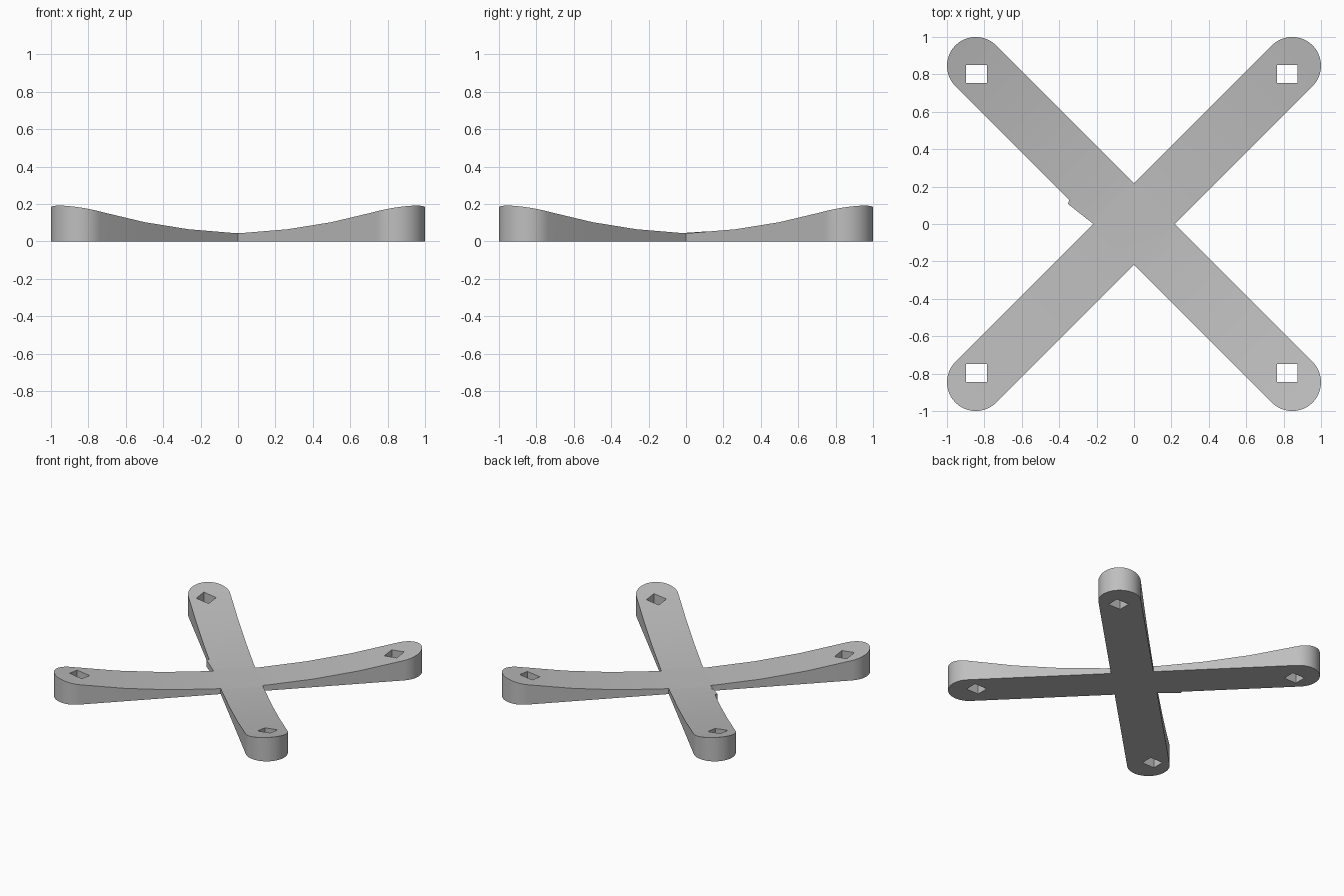
import bpy, bmesh, math
from mathutils import Matrix

RADIUS = 0.154            # half width of an arm and radius of its round end
REACH = 0.846 * math.sqrt(2)   # centre of the round end along the arm

cube = bpy.data.objects.get("Cube")
if cube:
    bpy.data.objects.remove(cube, do_unlink=True)

grey = bpy.data.materials.new("plain_grey")
grey.use_nodes = True
colour = (0.52, 0.52, 0.52, 1)
grey.diffuse_color = colour
grey.node_tree.nodes["Principled BSDF"].inputs["Base Color"].default_value = colour


def height(r):
    """Top surface rises gently from the middle towards the tips."""
    return 0.042 + 0.082 * r * r


def finish(name, bm):
    bmesh.ops.recalc_face_normals(bm, faces=bm.faces)
    mesh = bpy.data.meshes.new(name)
    bm.to_mesh(mesh)
    bm.free()
    mesh.materials.append(grey)
    obj = bpy.data.objects.new(name, mesh)
    bpy.context.collection.objects.link(obj)
    return obj


def make_bar(name, angle):
    """Round-ended bar lofted through rectangular sections."""
    half = [(r, RADIUS) for r in (0.19, 0.53, 0.86)]
    for i in range(13):
        a = math.pi / 2 * i / 12
        half.append((REACH + RADIUS * math.sin(a), RADIUS * math.cos(a)))
    sections = [(-r, w) for r, w in reversed(half)] + [(0, RADIUS)] + half
    bm = bmesh.new()
    loops = []
    for r, w in sections:
        z = height(r)
        loops.append([bm.verts.new(p) for p in
                      ((r, -w, 0), (r, w, 0), (r, w, z), (r, -w, z))])
    for a, b in zip(loops, loops[1:]):
        for i in range(4):
            j = (i + 1) % 4
            bm.faces.new((a[i], a[j], b[j], b[i]))
    bmesh.ops.remove_doubles(bm, verts=bm.verts, dist=0.0001)
    bmesh.ops.rotate(bm, verts=bm.verts, matrix=Matrix.Rotation(angle, 3, 'Z'))
    return finish(name, bm)


def make_holes():
    """Four rectangular peg holes, one near each tip."""
    bm = bmesh.new()
    for x in (-0.842, 0.819):
        for y in (-0.797, 0.802):
            m = Matrix.Translation((x, y, 0.1)) @ Matrix.Diagonal((0.11, 0.096, 0.6, 1))
            bmesh.ops.create_cube(bm, size=1, matrix=m)
    return finish("hole_cutter", bm)


def combine(target, other, operation):
    mod = target.modifiers.new(operation.lower(), 'BOOLEAN')
    mod.operation = operation
    mod.solver = 'EXACT'
    mod.object = other
    bpy.ops.object.select_all(action='DESELECT')
    bpy.context.view_layer.objects.active = target
    target.select_set(True)
    bpy.ops.object.modifier_apply(modifier=mod.name)
    bpy.data.objects.remove(other, do_unlink=True)


# Crossed arms with holes through the tips
base = make_bar("cross_base", math.pi / 4)
combine(base, make_bar("second_bar", -math.pi / 4), 'UNION')
combine(base, make_holes(), 'DIFFERENCE')
bpy.ops.object.shade_smooth_by_angle(angle=math.radians(30))

# Small sliver on the edge beside the middle
bm = bmesh.new()
corners = [bm.verts.new((x, y, 0)) for x, y in
           ((-0.217, 0), (-0.353, 0.107), (-0.345, 0.132))]
floor = bm.faces.new(corners)
top = bmesh.ops.extrude_face_region(bm, geom=[floor])["geom"]
for v in top:
    if isinstance(v, bmesh.types.BMVert):
        v.co.z = height(math.hypot(v.co.x, v.co.y))
finish("edge_sliver", bm)
